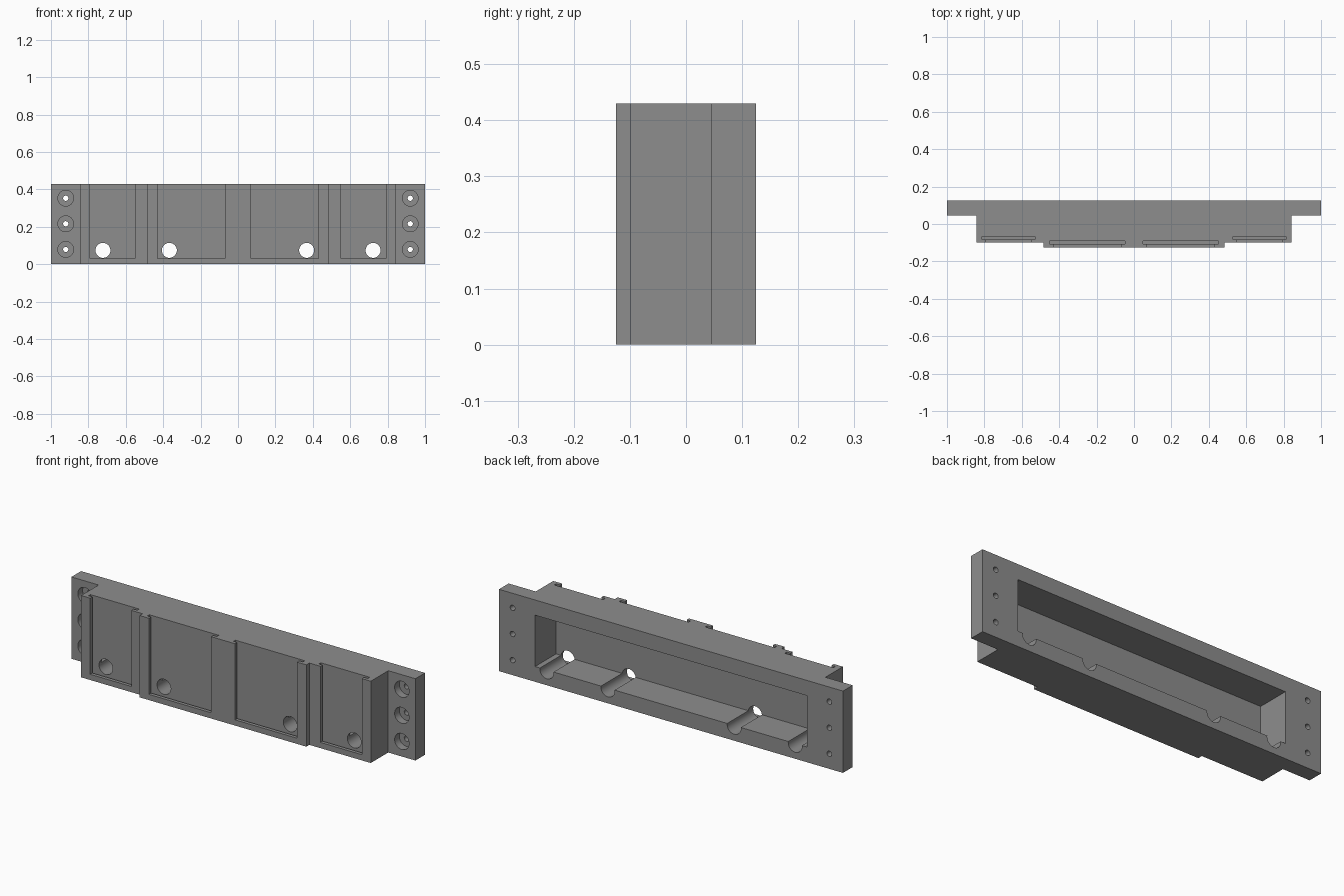
import bpy, bmesh, math
from mathutils import Matrix

if "Cube" in bpy.data.objects:
    bpy.data.objects.remove(bpy.data.objects["Cube"])

H = 0.43  # overall height

grey = bpy.data.materials.new("mid_grey")
grey.diffuse_color = (0.27, 0.27, 0.27, 1)
grey.use_nodes = True
grey.node_tree.nodes["Principled BSDF"].inputs["Base Color"].default_value = grey.diffuse_color


def new_object(name, bm):
    bmesh.ops.recalc_face_normals(bm, faces=bm.faces[:])
    me = bpy.data.meshes.new(name)
    bm.to_mesh(me)
    bm.free()
    me.materials.append(grey)
    ob = bpy.data.objects.new(name, me)
    bpy.context.collection.objects.link(ob)
    return ob


def box(name, x0, x1, y0, y1, z0, z1):
    bm = bmesh.new()
    m = Matrix.Translation(((x0 + x1) / 2, (y0 + y1) / 2, (z0 + z1) / 2))
    bmesh.ops.create_cube(bm, size=1, matrix=m @ Matrix.Diagonal((x1 - x0, y1 - y0, z1 - z0, 1)))
    return new_object(name, bm)


def rod(name, x, z, r, y0, y1):
    bm = bmesh.new()
    m = Matrix.Translation((x, (y0 + y1) / 2, z)) @ Matrix.Rotation(math.pi / 2, 4, 'X')
    bmesh.ops.create_cone(bm, cap_ends=True, segments=40, radius1=r, radius2=r,
                          depth=y1 - y0, matrix=m)
    return new_object(name, bm)


# Mounting bracket body: stepped plan profile, mirrored and extruded upward
half = [(1, 0.125), (1, 0.045), (0.842, 0.045), (0.842, -0.1), (0.485, -0.1), (0.485, -0.125)]
plan = half + [(-x, y) for x, y in reversed(half)]
bm = bmesh.new()
base = bm.faces.new([bm.verts.new((x, y, 0)) for x, y in plan])
top = bmesh.ops.extrude_face_region(bm, geom=[base])
bmesh.ops.translate(bm, vec=(0, 0, H),
                    verts=[v for v in top["geom"] if isinstance(v, bmesh.types.BMVert)])
body = new_object("mounting_bracket", bm)

# Rear cavity
cutters = [box("rear_cavity_cutter", -0.79, 0.79, -0.05, 0.2, 0.08, 0.35)]

for s in (-1, 1):
    # Slide-in panel slots: narrow opening plus wider undercut, open at the top
    for a, b, face in ((0.55, 0.79, -0.1), (0.07, 0.43, -0.125)):
        x0, x1 = sorted((s * a, s * b))
        cutters.append(box("slot_undercut_cutter", x0 - 0.022, x1 + 0.022,
                           face + 0.018, face + 0.034, 0.012, H + 0.1))
        cutters.append(box("slot_opening_cutter", x0, x1, face - 0.1, face + 0.026, 0.03, H + 0.2))
    # Cable holes running front to back
    for x in (0.367, 0.722):
        cutters.append(rod("cable_hole_cutter", s * x, 0.074, 0.04, -0.3, 0.3))
    # Counterbored screw holes in the flanges
    for z in (0.079, 0.216, 0.353):
        cutters.append(rod("counterbore_cutter", s * 0.921, z, 0.042, -0.2, 0.085))
        cutters.append(rod("screw_hole_cutter", s * 0.921, z, 0.014, -0.3, 0.3))

for c in cutters:
    mod = body.modifiers.new(c.name, 'BOOLEAN')
    mod.operation = 'DIFFERENCE'
    mod.solver = 'EXACT'
    mod.object = c

# Bake the cuts and remove the cutters
dg = bpy.context.evaluated_depsgraph_get()
result = bpy.data.meshes.new_from_object(body.evaluated_get(dg))
body.modifiers.clear()
body.data = result
for c in cutters:
    bpy.data.objects.remove(c)

bpy.context.view_layer.objects.active = body
body.select_set(True)
bpy.ops.object.shade_smooth_by_angle(angle=math.radians(30))
